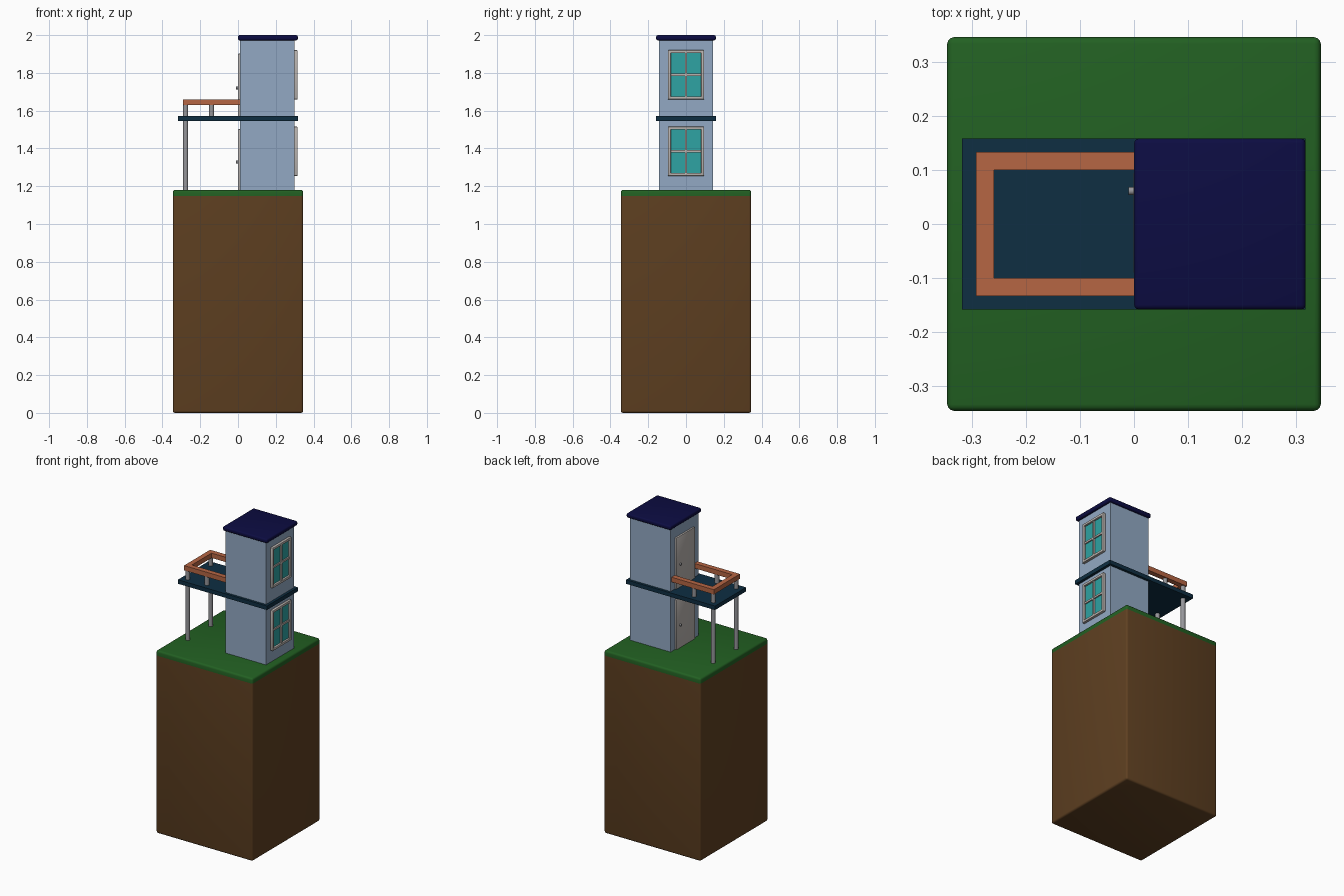
import bpy, bmesh, math
from mathutils import Vector

cube = bpy.data.objects.get("Cube")
if cube:
    bpy.data.objects.remove(cube, do_unlink=True)


def material(name, r, g, b):
    """Flat material from 0-255 display values."""
    lin = [((v / 255 + 0.055) / 1.055) ** 2.4 if v > 10 else v / 255 / 12.92 for v in (r, g, b)]
    m = bpy.data.materials.new(name)
    m.use_nodes = True
    m.diffuse_color = (*lin, 1)
    m.node_tree.nodes["Principled BSDF"].inputs["Base Color"].default_value = (*lin, 1)
    return m


DIRT = material("dirt brown", 95, 64, 33)
GRASS = material("grass green", 34, 96, 34)
WALL = material("wall blue", 146, 169, 195)
ROOF = material("roof navy", 12, 12, 66)
DECK = material("deck teal", 14, 46, 66)
RAIL = material("rail orange", 182, 102, 68)
TRIM = material("trim light grey", 186, 180, 176)
METAL = material("metal grey", 150, 150, 154)
GLASS = material("glass turquoise", 46, 163, 163)


def finish(bm, name, mats, smooth=False):
    mesh = bpy.data.meshes.new(name)
    bm.to_mesh(mesh)
    bm.free()
    for m in mats:
        mesh.materials.append(m)
    ob = bpy.data.objects.new(name, mesh)
    bpy.context.collection.objects.link(ob)
    if smooth:
        bpy.ops.object.select_all(action="DESELECT")
        ob.select_set(True)
        bpy.context.view_layer.objects.active = ob
        bpy.ops.object.shade_smooth_by_angle(angle=math.radians(35))
    return ob


def add_box(bm, x, y, z, bevel=0.0, segments=2):
    """Box from (min, max) pairs with optionally rounded edges."""
    verts = bmesh.ops.create_cube(bm, size=1)["verts"]
    for v in verts:
        v.co = Vector([a[0] + (c + 0.5) * (a[1] - a[0]) for a, c in zip((x, y, z), v.co)])
    if bevel:
        edges = list({e for v in verts for e in v.link_edges})
        bmesh.ops.bevel(bm, geom=edges, offset=bevel, segments=segments,
                        profile=0.5, affect="EDGES")


def box(name, mat, x, y, z, bevel=0.0, segments=2):
    bm = bmesh.new()
    add_box(bm, x, y, z, bevel, segments)
    return finish(bm, name, [mat], smooth=bevel > 0)


def cylinder(name, mat, centre, radius, length, axis="Z"):
    bm = bmesh.new()
    bmesh.ops.create_cone(bm, cap_ends=True, segments=20, radius1=radius, radius2=radius, depth=length)
    for v in bm.verts:
        if axis == "X":
            v.co = Vector((v.co.z, v.co.x, v.co.y))
        v.co += Vector(centre)
    return finish(bm, name, [mat], smooth=True)


# Ground block: dirt with a grass layer cut in at the top
bm = bmesh.new()
add_box(bm, (-0.345, 0.345), (-0.345, 0.345), (0, 1.18), 0.012, 3)
bmesh.ops.bisect_plane(bm, geom=bm.verts[:] + bm.edges[:] + bm.faces[:],
                       plane_co=(0, 0, 1.147), plane_no=(0, 0, 1))
for f in bm.faces:
    f.material_index = int(f.calc_center_median().z > 1.147)
finish(bm, "ground_block", [DIRT, GRASS], smooth=True)

# Tower, roof slab and deck
box("tower_walls", WALL, (0.01, 0.30), (-0.142, 0.142), (1.175, 1.98))
box("roof", ROOF, (0.0, 0.317), (-0.158, 0.158), (1.972, 2.0), 0.009, 3)
box("deck", DECK, (-0.318, 0.317), (-0.158, 0.158), (1.545, 1.571))

# Handrail: U-shaped, made of three non-overlapping bars
bm = bmesh.new()
for side in (-1, 1):
    add_box(bm, (-0.259, 0.012), tuple(sorted((side * 0.100, side * 0.133))), (1.629, 1.660))
add_box(bm, (-0.292, -0.259), (-0.133, 0.133), (1.629, 1.660))
bmesh.ops.remove_doubles(bm, verts=bm.verts[:], dist=0.0001)
finish(bm, "handrail", [RAIL])

# Tall supports at the outer corners and short rail posts
for label, y in (("right", -0.116), ("left", 0.116)):
    cylinder(f"deck_support_{label}", METAL, (-0.277, y, 1.404), 0.0135, 0.455)
    cylinder(f"rail_post_{label}", METAL, (-0.14, y, 1.600), 0.0135, 0.063)

for level, door_z, win_z in (("lower", (1.178, 1.502), (1.255, 1.515)),
                             ("upper", (1.570, 1.902), (1.660, 1.920))):
    # Door with knob on the deck side
    box(f"{level}_door", TRIM, (-0.001, 0.014), (-0.093, 0.098), door_z, 0.005)
    knob_z = door_z[0] + 0.15
    cylinder(f"{level}_door_knob", METAL, (-0.004, 0.061, knob_z), 0.007, 0.012, "X")

    # Window: glass, raised frame and crossing bars
    z0, z1 = win_z
    zm = (z0 + z1) / 2
    box(f"{level}_window_glass", GLASS, (0.298, 0.304), (-0.09, 0.09), (z0 + 0.008, z1 - 0.008))
    bm = bmesh.new()
    for s in (-1, 1):
        add_box(bm, (0.296, 0.316), tuple(sorted((s * 0.096, s * 0.080))), (z0, z1), 0.003)
    for a, b in ((z0, z0 + 0.016), (z1 - 0.016, z1)):
        add_box(bm, (0.296, 0.316), (-0.094, 0.094), (a, b), 0.003)
    add_box(bm, (0.298, 0.313), (-0.006, 0.006), (z0 + 0.01, z1 - 0.01))
    add_box(bm, (0.298, 0.312), (-0.085, 0.085), (zm - 0.006, zm + 0.006))
    finish(bm, f"{level}_window_frame", [TRIM], smooth=True)
